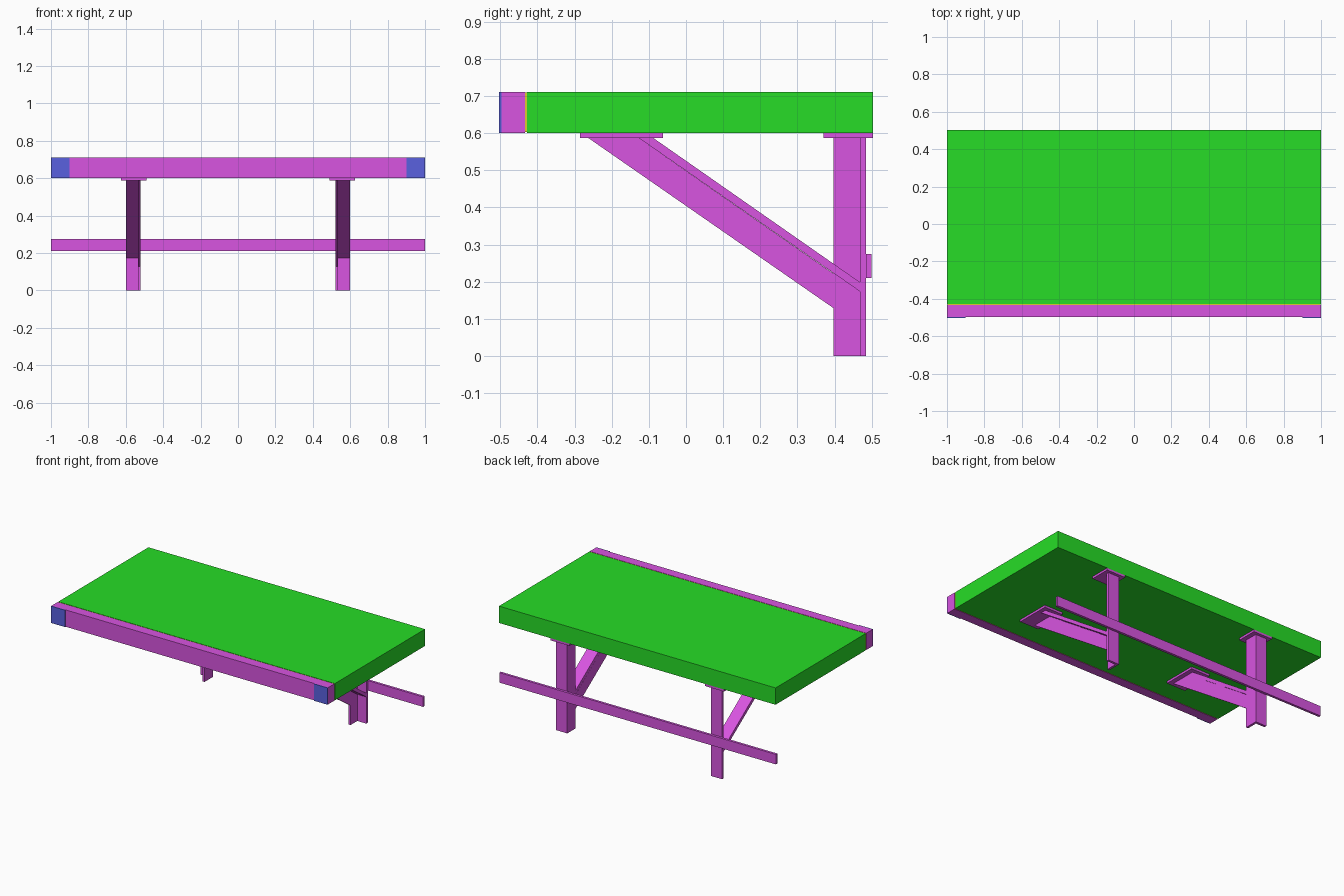
import bpy
import bmesh

cube = bpy.data.objects.get("Cube")
if cube:
    bpy.data.objects.remove(cube, do_unlink=True)


def make_material(name, color):
    mat = bpy.data.materials.new(name)
    mat.use_nodes = True
    mat.diffuse_color = (*color, 1)
    mat.node_tree.nodes["Principled BSDF"].inputs["Base Color"].default_value = (*color, 1)
    return mat


GREEN = make_material("green", (0.02, 0.72, 0.02))
PURPLE = make_material("purple", (0.69, 0.09, 0.75))
BLUE = make_material("blue", (0.10, 0.12, 0.74))
YELLOW = make_material("yellow", (0.72, 0.60, 0.03))


def extrude_profile(name, profile, x0, x1, mat):
    """Extrude a (y, z) outline along x."""
    bm = bmesh.new()
    face = bm.faces.new([bm.verts.new((x0, y, z)) for y, z in profile])
    new = bmesh.ops.extrude_face_region(bm, geom=[face])["geom"]
    verts = [v for v in new if isinstance(v, bmesh.types.BMVert)]
    bmesh.ops.translate(bm, verts=verts, vec=(x1 - x0, 0, 0))
    bmesh.ops.recalc_face_normals(bm, faces=bm.faces)
    mesh = bpy.data.meshes.new(name)
    bm.to_mesh(mesh)
    bm.free()
    mesh.materials.append(mat)
    obj = bpy.data.objects.new(name, mesh)
    bpy.context.collection.objects.link(obj)
    return obj


def box(name, x, y, z, mat):
    outline = [(y[0], z[0]), (y[1], z[0]), (y[1], z[1]), (y[0], z[1])]
    return extrude_profile(name, outline, x[0], x[1], mat)


# Table top, joint strip and front edge
FULL = (-1, 1)
TOP = (0.601, 0.711)
box("table_top", FULL, (-0.428, 0.503), TOP, GREEN)
box("joint_strip", (-0.998, 0.998), (-0.434, -0.428), (0.603, 0.709), YELLOW)
box("front_edge", FULL, (-0.497, -0.434), TOP, PURPLE)

# Rail behind the legs
box("back_rail", FULL, (0.484, 0.5), (0.21, 0.275), PURPLE)

# Angle-section supports, one on each side
INNER, WEB, OUTER = 0.52, 0.535, 0.6
PLATE_Z = (0.587, 0.601)
top = PLATE_Z[0]
for side, s in (("right", -1), ("left", 1)):
    web = (s * INNER, s * WEB)
    wide = (s * INNER, s * OUTER)
    plate = (s * 0.49, s * 0.626)

    box(f"{side}_end_block", (s * 0.9, s), (-0.503, -0.497), TOP, BLUE)

    # Leg
    box(f"{side}_leg_web", web, (0.397, 0.468), (0, top), PURPLE)
    box(f"{side}_leg_flange", wide, (0.468, 0.484), (0, top), PURPLE)
    box(f"{side}_leg_plate", plate, (0.37, 0.503), PLATE_Z, PURPLE)

    # Diagonal brace
    extrude_profile(f"{side}_brace_web",
                    [(-0.263, top), (-0.127, top), (0.397, 0.222), (0.397, 0.129)],
                    *web, PURPLE)
    extrude_profile(f"{side}_brace_flange",
                    [(-0.127, top), (-0.088, top), (0.468, 0.199), (0.468, 0.174)],
                    *wide, PURPLE)
    box(f"{side}_brace_plate", plate, (-0.285, -0.062), PLATE_Z, PURPLE)
